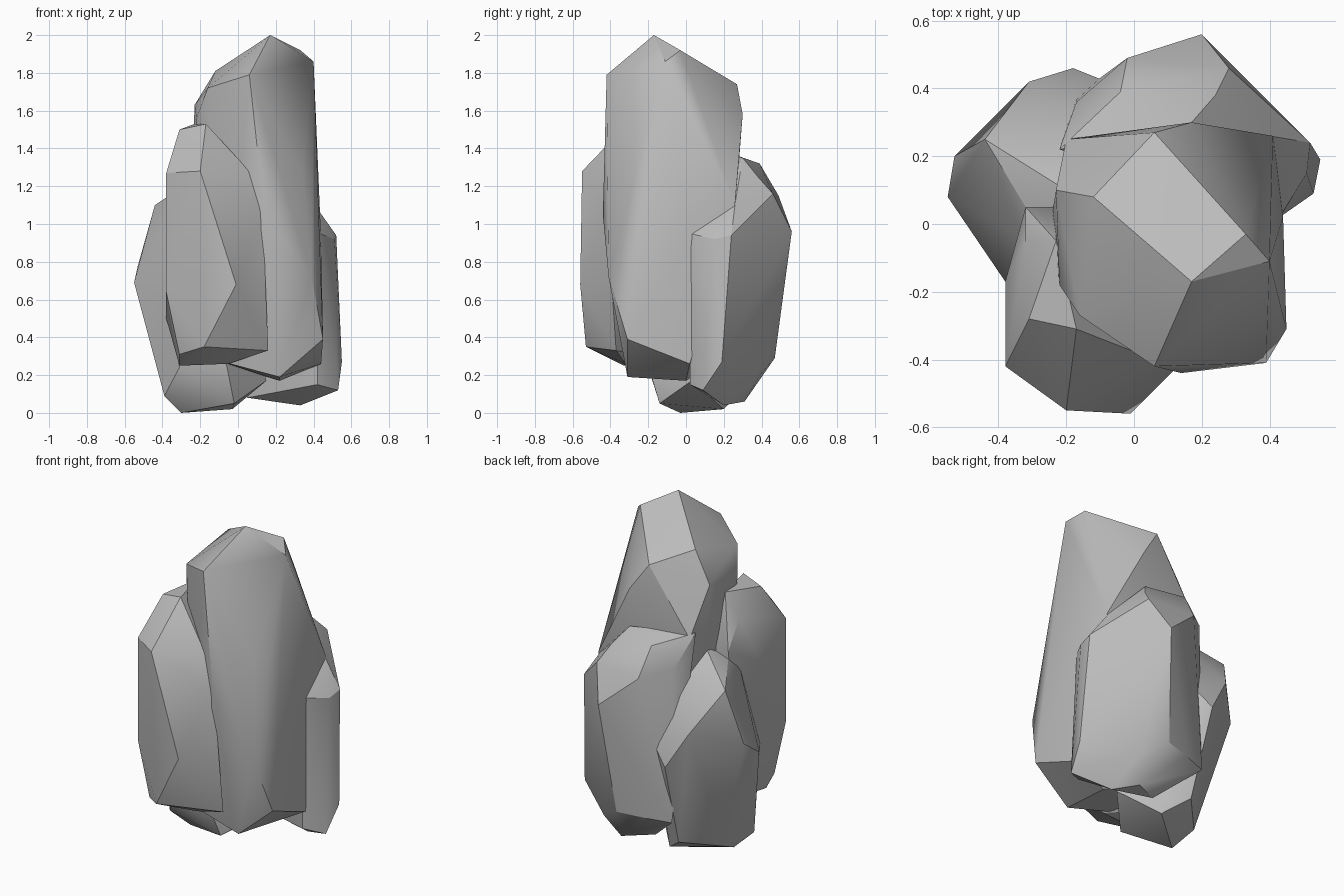
import bpy
import bmesh
from math import radians

# Remove the default cube only
default_cube = bpy.data.objects.get("Cube")
if default_cube:
    bpy.data.objects.remove(default_cube, do_unlink=True)

# Single plain stone colour
stone = bpy.data.materials.new("stone grey")
stone.use_nodes = True
stone_colour = (.5, .5, .5, 1)
stone.diffuse_color = stone_colour
stone.node_tree.nodes["Principled BSDF"].inputs["Base Color"].default_value = stone_colour


def rock_chunk(name, crown, waist, foot):
    """Chiselled convex boulder wrapped around its crown, waist and foot corners."""
    bm = bmesh.new()
    for corner in crown + waist + foot:
        bm.verts.new(corner)
    hull = bmesh.ops.convex_hull(bm, input=bm.verts[:], use_existing_faces=False)
    unused = {g for g in hull["geom_interior"] + hull["geom_unused"]
              if isinstance(g, bmesh.types.BMVert)}
    bmesh.ops.delete(bm, geom=list(unused), context="VERTS")
    bmesh.ops.dissolve_limit(bm, angle_limit=radians(3),
                             verts=bm.verts[:], edges=bm.edges[:])
    bmesh.ops.recalc_face_normals(bm, faces=bm.faces[:])
    mesh = bpy.data.meshes.new(name)
    bm.to_mesh(mesh)
    bm.free()
    mesh.materials.append(stone)
    chunk = bpy.data.objects.new(name, mesh)
    bpy.context.collection.objects.link(chunk)

    # Soften shallow facets, keep the hard breaks crisp
    bpy.ops.object.select_all(action="DESELECT")
    chunk.select_set(True)
    bpy.context.view_layer.objects.active = chunk
    bpy.ops.object.shade_smooth_by_angle(angle=radians(30))
    return chunk


# Tall central spire
rock_chunk(
    "central_spire",
    crown=[(.17, -.17, 2), (.33, -.03, 1.92), (.4, -.11, 1.86), (.06, .27, 1.74),
           (-.12, .08, 1.81), (.06, -.42, 1.79), (-.16, -.27, 1.72)],
    waist=[(-.23, .1, 1.63), (.17, .3, 1.58), (-.2, .25, 1.35), (-.24, .04, 1.3),
           (-.22, -.18, 1.56), (.41, .26, 1.11), (.19, -.42, 1.31),
           (.34, -.33, 1.28), (.14, -.44, 1.05), (.39, -.41, .72), (.44, .02, .92)],
    foot=[(.45, -.31, .39), (.44, .02, .26), (.22, -.31, .19), (.22, 0, .17),
          (-.08, -.3, .27), (-.2, .2, .3)],
)

# Upright slab leaning on the front, its crown sloping away to the rear
rock_chunk(
    "front_slab",
    crown=[(-.31, -.28, 1.5), (-.17, -.31, 1.53), (-.23, -.05, 1.53),
           (-.32, -.05, 1.38), (-.38, -.42, 1.27), (-.2, -.55, 1.28),
           (.06, -.4, 1.28)],
    waist=[(-.32, .05, 1.23), (-.23, .05, 1.24), (-.38, -.17, 1.1),
           (.13, -.42, 1.08), (-.01, -.56, .68), (-.38, -.42, .64),
           (-.38, -.17, .5)],
    foot=[(-.18, -.53, .35), (-.31, -.41, .31), (.16, -.37, .33),
          (-.31, -.33, .25), (-.05, -.32, .26), (-.3, -.1, .28)],
)

# Wedge on the side towards negative x, reaching the ground
rock_chunk(
    "side_wedge",
    crown=[(-.32, -.05, 1.13), (-.32, .05, 1.18), (-.2, .1, 1.25),
           (-.44, .25, 1.1), (-.1, .25, 1.15)],
    waist=[(-.55, .08, .69), (-.53, .2, .78), (-.31, .42, .86),
           (-.18, .46, .64), (-.08, .42, .74), (-.38, -.17, .6)],
    foot=[(-.39, -.1, .09), (-.34, .11, .07), (-.3, -.03, 0), (-.16, .3, .12),
          (-.31, -.2, .24), (-.06, -.2, .25), (-.02, -.14, .05),
          (-.03, .2, .02), (.15, .03, .17)],
)

# Broad boulder behind the spire
rock_chunk(
    "back_boulder",
    crown=[(.17, .3, 1.35), (.24, .38, 1.25), (-.04, .39, 1.32),
           (-.22, .22, 1.38), (-.17, .36, 1.2), (.28, .46, 1.16), (.4, .26, 1.11)],
    waist=[(.2, .56, .96), (-.02, .49, 1.15), (-.17, .37, .85),
           (.52, .24, .94), (.51, .15, .92), (.43, .02, .95)],
    foot=[(.55, .19, .27), (.53, .09, .12), (.28, .39, .2), (.14, .47, .29),
          (-.02, .43, .28), (-.17, .38, .27), (.22, .31, .06), (.33, .2, .04),
          (.05, .22, .08), (.42, .02, .15)],
)
